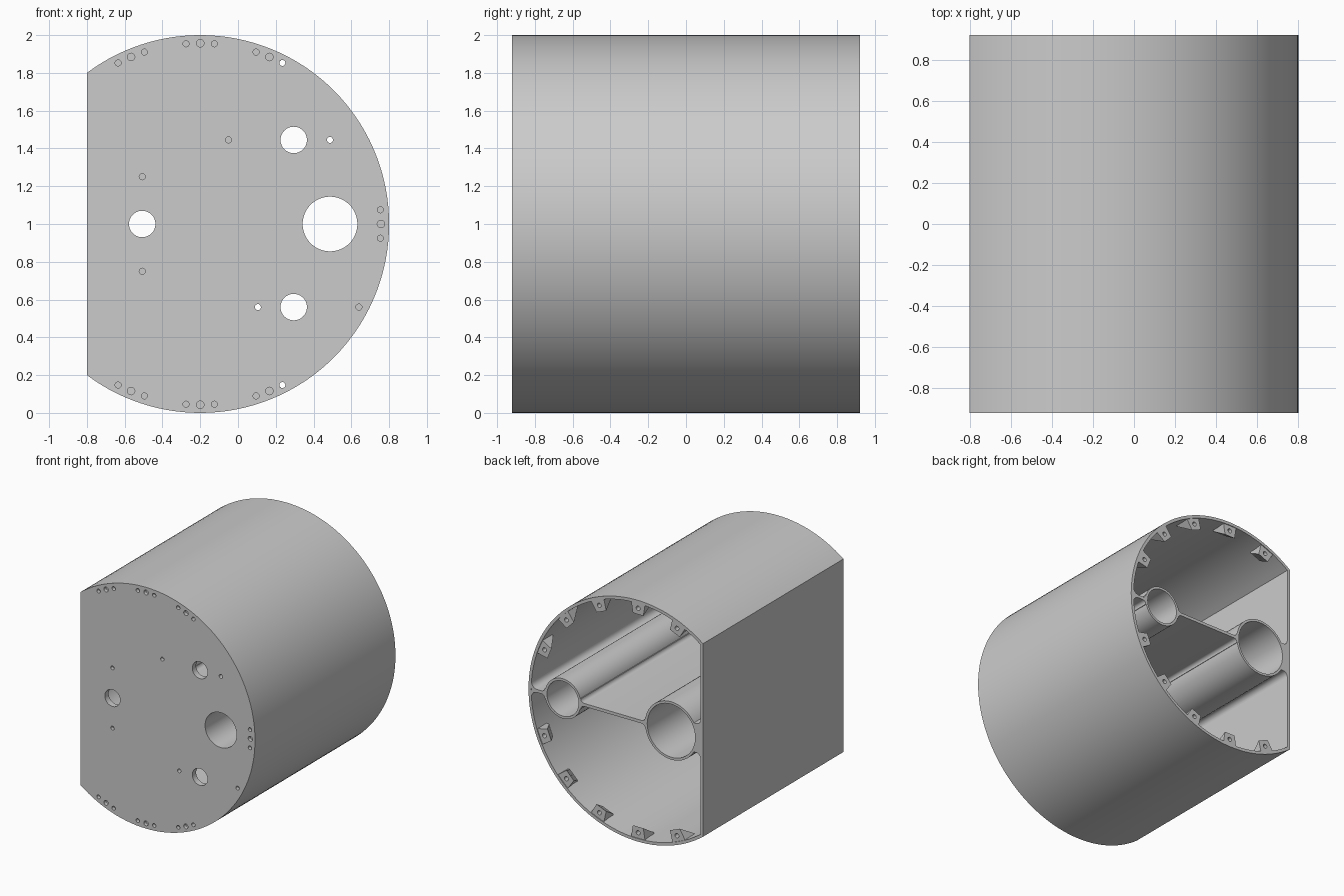
import bpy, bmesh
from math import sin, cos, acos, pi, radians

if "Cube" in bpy.data.objects:
    bpy.data.objects.remove(bpy.data.objects["Cube"])

FRONT, BACK, PLATE = -0.92, 0.92, -0.87   # PLATE = inner side of the front plate
CX, CZ = -0.2, 1.0                        # axis of the round shell
WALL = 0.025
SMALL_X, SMALL_R = 0.487, 0.145           # narrow tube
LARGE_X, LARGE_R = -0.507, 0.22           # wide tube

grey = bpy.data.materials.new("plain grey")
grey.use_nodes = True
grey.diffuse_color = (0.6, 0.6, 0.6, 1)
grey.node_tree.nodes["Principled BSDF"].inputs["Base Color"].default_value = (0.6, 0.6, 0.6, 1)


def loft(bm, a, b):
    """Closed solid between two matching outlines."""
    va, vb = [bm.verts.new(p) for p in a], [bm.verts.new(p) for p in b]
    bm.faces.new(va)
    bm.faces.new(vb[::-1])
    n = len(va)
    for i in range(n):
        j = (i + 1) % n
        bm.faces.new((va[j], va[i], vb[i], vb[j]))


def prism(bm, outline, y0, y1):
    loft(bm, [(x, y0, z) for x, z in outline], [(x, y1, z) for x, z in outline])


def circle(x, z, r, n=48):
    return [(x + r * cos(2 * pi * i / n), z + r * sin(2 * pi * i / n)) for i in range(n)]


def shell_outline(inset, n=96):
    """Circle with one flat side."""
    r = 1 - inset
    a = acos((inset - 0.6) / r)
    return [(CX + r * cos(a * (2 * i / n - 1)), CZ + r * sin(a * (2 * i / n - 1)))
            for i in range(n + 1)]


def polar(angle, r, w=0):
    """Point at radius r on the shell, shifted sideways by w."""
    return (CX + r * cos(angle) - w * sin(angle), CZ + r * sin(angle) + w * cos(angle))


def make(name, bm):
    bmesh.ops.recalc_face_normals(bm, faces=bm.faces)
    mesh = bpy.data.meshes.new(name)
    bm.to_mesh(mesh)
    bm.free()
    mesh.materials.append(grey)
    ob = bpy.data.objects.new(name, mesh)
    bpy.context.collection.objects.link(ob)
    return ob


def activate(ob):
    bpy.ops.object.select_all(action='DESELECT')
    ob.select_set(True)
    bpy.context.view_layer.objects.active = ob


def cut(ob, bm):
    """Subtract the solids in bm from the object."""
    cutter = make("cutter", bm)
    cutter.hide_render = True
    mod = ob.modifiers.new("cut", 'BOOLEAN')
    mod.operation, mod.solver, mod.object = 'DIFFERENCE', 'EXACT', cutter
    activate(ob)
    bpy.ops.object.modifier_apply(modifier=mod.name)
    bpy.data.objects.remove(cutter)


def smooth(ob):
    activate(ob)
    bpy.ops.object.shade_smooth_by_angle(angle=radians(30))


# Shell: closed at the front, open at the back
bm = bmesh.new()
prism(bm, shell_outline(0), FRONT, BACK)
shell = make("shell", bm)
bm = bmesh.new()
prism(bm, shell_outline(WALL), PLATE, BACK + 0.1)
cut(shell, bm)

# Holes in the front plate
THROUGH, BLIND = PLATE + 0.05, FRONT + 0.03
bm = bmesh.new()


def hole(x, z, r, end, n=24):
    prism(bm, circle(x, z, r, n), FRONT - 0.1, end)


hole(SMALL_X, CZ, SMALL_R, THROUGH, 48)
for x, z in ((LARGE_X, CZ), (0.295, 1.445), (0.295, 0.56)):
    hole(x, z, 0.07, THROUGH, 48)
for x, z in ((0.487, 1.445), (0.105, 0.56)):
    hole(x, z, 0.016, THROUGH)
for x, z in ((-0.05, 1.445), (0.64, 0.56), (-0.507, 1.25), (-0.507, 0.75)):
    hole(x, z, 0.016, BLIND)
# Groups of three screw holes along the rim
for deg in (0, 67.5, 90, 112.5, -67.5, -90, -112.5):
    for step in (-4.5, 0, 4.5):
        x, z = polar(radians(deg + step), 0.957)
        opened = abs(deg + step) == 63
        hole(x, z, 0.016 if step else 0.02, THROUGH if opened else BLIND)
cut(shell, bm)
smooth(shell)


# Tubes running the full depth
def bores():
    b = bmesh.new()
    for x, r in ((SMALL_X, SMALL_R), (LARGE_X, LARGE_R)):
        prism(b, circle(x, CZ, r), PLATE - 0.1, BACK + 0.1)
    return b


END = BACK - 0.002
for name, x, r in (("narrow_tube", SMALL_X, SMALL_R), ("wide_tube", LARGE_X, LARGE_R)):
    bm = bmesh.new()
    prism(bm, circle(x, CZ, r + 0.02), PLATE - 0.01, END)
    tube = make(name, bm)
    cut(tube, bores())
    smooth(tube)


# Webs joining tubes and walls, with rounded flares at their ends
def web(name, x0, x1, half, flares):
    """flares: (x where the flare starts, direction, radius), from left to right."""
    top = []
    for xs, s, f in flares:
        arc = [(xs + s * f * (1 - cos(u * pi / 12)), half + f * (1 - sin(u * pi / 12)))
               for u in range(7)]
        top += arc if s > 0 else arc[::-1]
    top = [(x0, top[0][1])] + top + [(x1, top[-1][1])]
    outline = [(x, CZ + h) for x, h in top] + [(x, CZ - h) for x, h in reversed(top)]
    b = bmesh.new()
    prism(b, outline, PLATE - 0.01, END)
    ob = make(name, b)
    cut(ob, bores())
    smooth(ob)


web("middle_web", LARGE_X, SMALL_X, 0.0125,
    ((LARGE_X + LARGE_R + 0.02, 1, 0.03), (SMALL_X - SMALL_R - 0.02, -1, 0.03)))
web("round_side_web", SMALL_X, 0.79, 0.0125,
    ((SMALL_X + SMALL_R + 0.02, 1, 0.03), (0.774, -1, 0.05)))
web("flat_side_web", -0.79, LARGE_X, 0.12, ((-0.775, 1, 0.04),))

# Screw bosses around the open rim, tapering into the wall
bm, drill = bmesh.new(), bmesh.new()
for deg in (22.5, 45, 67.5, 90, 112.5):
    for side in (1, -1):
        a = radians(deg * side)
        ends = []
        for y, inner in ((END - 0.005, 0.88), (END - 0.14, 0.965)):
            quad = [polar(a, r, w) for r, w in ((0.985, -0.065), (0.985, 0.065),
                                                (inner, 0.048), (inner, -0.048))]
            ends.append([(x, y, z) for x, z in quad])
        loft(bm, *ends)
        prism(drill, circle(*polar(a, 0.93), 0.018, 16), END - 0.06, BACK + 0.1)
bosses = make("screw_bosses", bm)
cut(bosses, drill)
smooth(bosses)
